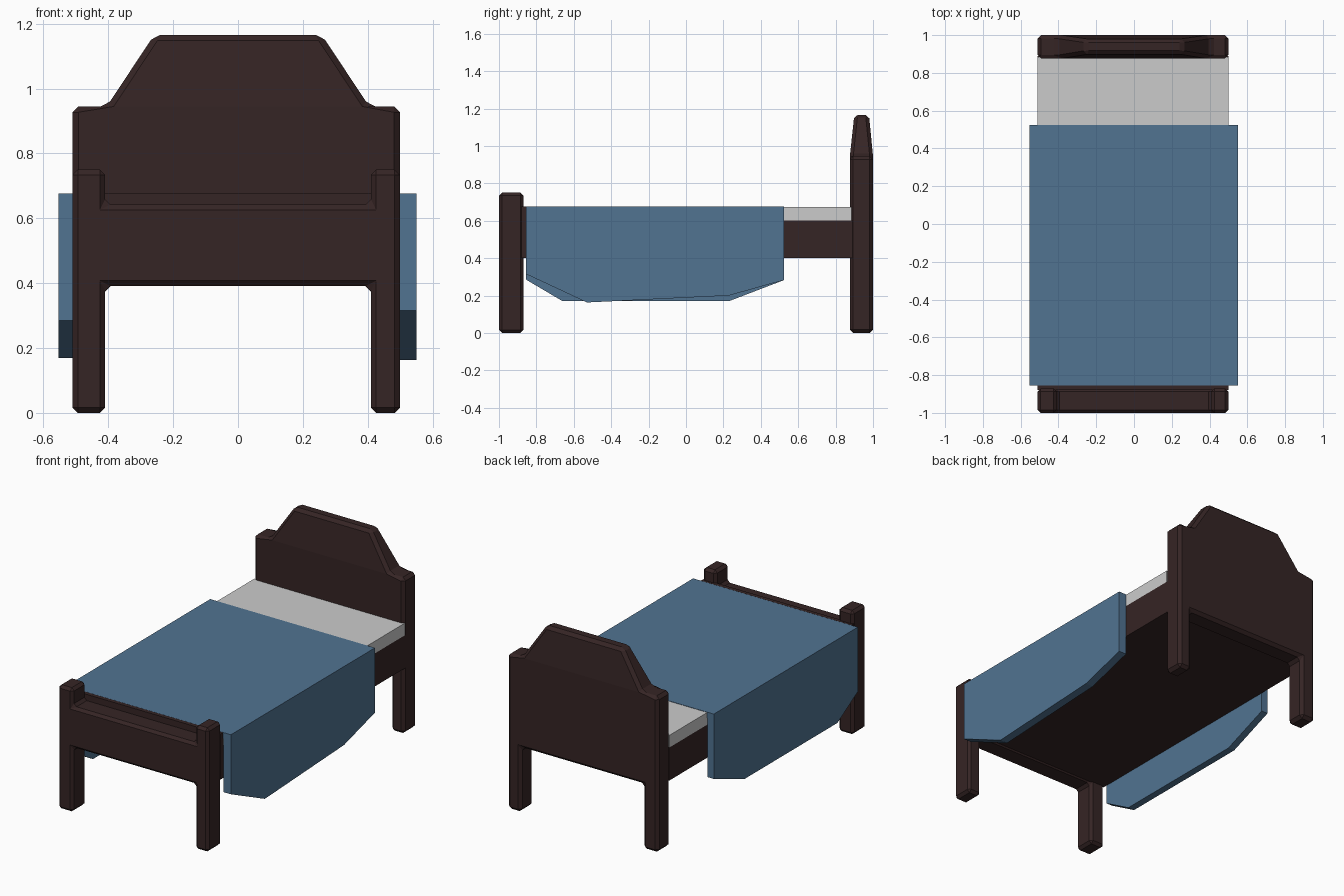
import bpy, bmesh

if "Cube" in bpy.data.objects:
    bpy.data.objects.remove(bpy.data.objects["Cube"])


def material(name, rgb):
    m = bpy.data.materials.new(name)
    m.diffuse_color = (*rgb, 1)
    m.use_nodes = True
    m.node_tree.nodes["Principled BSDF"].inputs["Base Color"].default_value = m.diffuse_color
    return m


WOOD = material("dark wood", (0.036, 0.018, 0.018))
BLUE = material("blue blanket", (0.082, 0.172, 0.285))
WHITE = material("pale mattress", (0.6, 0.6, 0.6))

L, R = -0.51, 0.499        # outer sides of the frame


def prism(name, points, faces, axis, a, b, mat, bevel=0, shape=None):
    """Extrude flat outlines along x or y from a to b, with chamfered edges."""
    bm = bmesh.new()
    place = (lambda p: (p[0], a, p[1])) if axis == 1 else (lambda p: (a, p[0], p[1]))
    vs = [bm.verts.new(place(p)) for p in points]
    fs = [bm.faces.new([vs[i] for i in f]) for f in faces]
    ext = bmesh.ops.extrude_face_region(bm, geom=fs, use_keep_orig=True)
    for g in ext["geom"]:
        if isinstance(g, bmesh.types.BMVert):
            g.co[axis] = b
    if shape:
        for v in bm.verts:
            shape(v)
    bmesh.ops.recalc_face_normals(bm, faces=bm.faces)
    me = bpy.data.meshes.new(name)
    bm.to_mesh(me)
    bm.free()
    me.materials.append(mat)
    ob = bpy.data.objects.new(name, me)
    bpy.context.collection.objects.link(ob)
    if bevel:
        mod = ob.modifiers.new("chamfer", "BEVEL")
        mod.width = bevel
        mod.segments = 1
        mod.limit_method = "ANGLE"
        mod.angle_limit = 0.5
    return ob


def box(name, x0, x1, y0, y1, z0, z1, mat):
    return prism(name, [(x0, z0), (x1, z0), (x1, z1), (x0, z1)], [range(4)], 1, y0, y1, mat)


# headboard: legs and shoulders in one outline, crest thins towards the top
def taper(v):
    if v.co.z > 1:
        v.co.y = 0.9 if v.co.y < 0.94 else 0.978


head = [(L, 0), (-0.41, 0), (-0.41, 0.392), (0.41, 0.392), (0.41, 0), (R, 0),
        (R, 0.945), (0.405, 0.945), (-0.405, 0.945), (L, 0.945),
        (0.258, 1.166), (-0.258, 1.166)]
prism("headboard", head, [range(10), (8, 7, 10, 11)], 1, 0.876, 1.0, WOOD, 0.018, taper)

# footboard: two posts joined by a rail
foot = [(L, 0), (-0.41, 0), (-0.41, 0.392), (0.41, 0.392), (0.41, 0), (R, 0),
        (R, 0.75), (0.41, 0.75), (0.41, 0.642), (-0.41, 0.642), (-0.41, 0.75), (L, 0.75)]
prism("footboard", foot, [range(12)], 1, -1.0, -0.87, WOOD, 0.016)

# bed base and the wooden lip at the foot end
box("bed_base", L, R, -0.88, 0.89, 0.4, 0.6, WOOD)
box("foot_lip", L, R, -0.88, -0.856, 0.59, 0.676, WOOD)

# mattress
box("mattress", L, R, -0.856, 0.885, 0.6, 0.674, WHITE)

# blanket: top sheet and two hanging sides with uneven hems
Y0, Y1, TOP = -0.855, 0.525, 0.676
box("blanket_top", -0.52, 0.51, Y0, Y1, 0.64, TOP, BLUE)
hems = {
    "left": (-0.554, L - 0.001, [(Y0, 0.285), (-0.66, 0.17), (0.23, 0.17), (Y1, 0.283)]),
    "right": (R + 0.001, 0.551, [(Y0, 0.315), (-0.53, 0.163), (0.23, 0.2), (Y1, 0.283)]),
}
for side, (x0, x1, hem) in hems.items():
    prism("blanket_" + side, hem + [(Y1, TOP), (Y0, TOP)], [range(6)], 0, x0, x1, BLUE)
